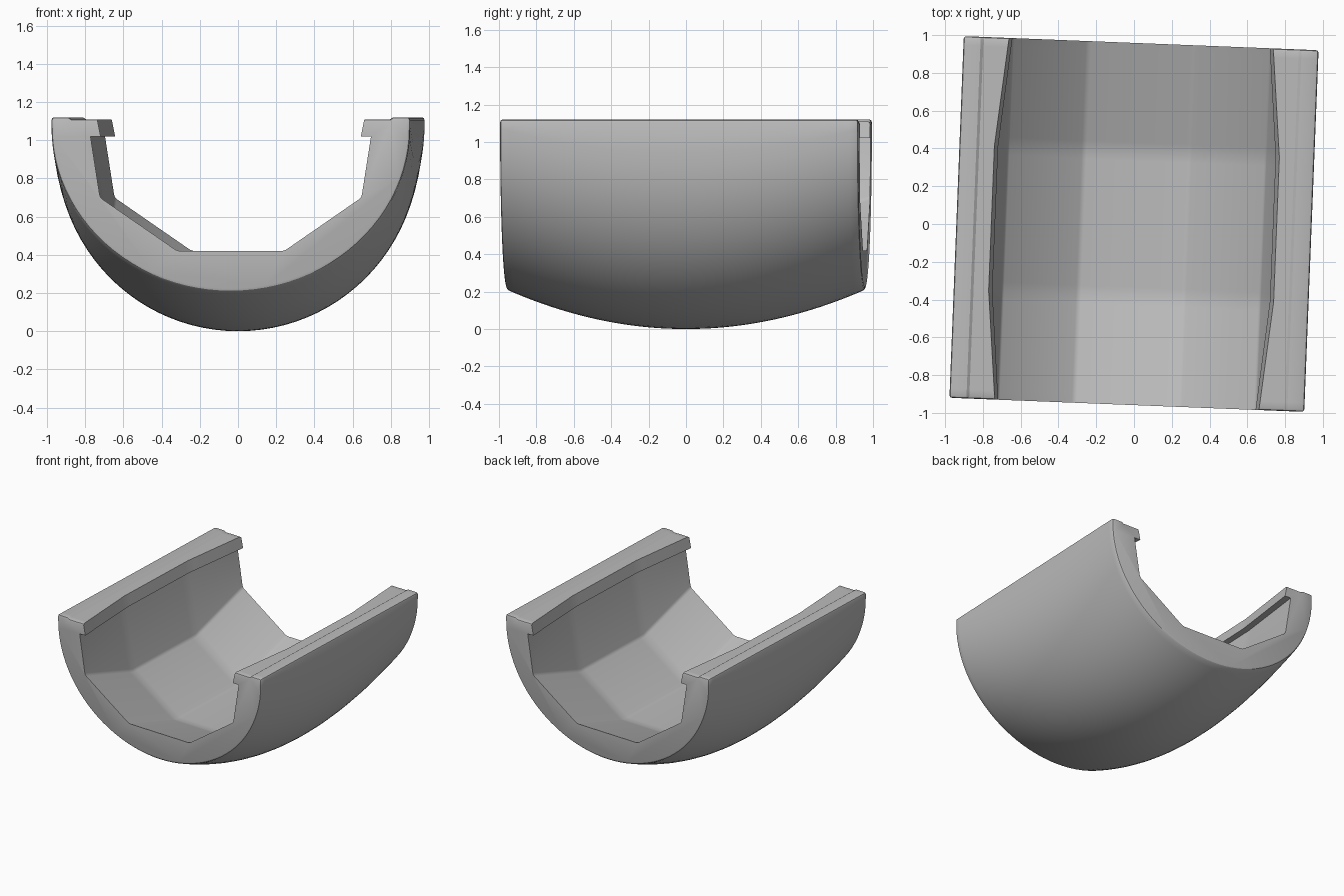
import bpy, bmesh, math
from mathutils import Matrix

cube = bpy.data.objects.get("Cube")
if cube:
    bpy.data.objects.remove(cube)

HALF_W, HALF_L, TOP = 0.94, 0.958, 1.12
ARC, STATIONS = 24, 20


def half_section(y):
    """Right half of the cross-section, from the keel round to the floor."""
    t = (y / HALF_L) ** 2
    u = max(0, (abs(y) / HALF_L - 0.4) / 0.6)
    centre, depth = 0.94 + 0.13 * t, 0.94 - 0.08 * t
    pts = []
    for k in range(ARC + 1):
        a = math.pi / 2 * k / ARC
        pts.append((HALF_W * math.sin(a), centre - depth * math.cos(a)))
    pts += [(HALF_W, TOP), (0.85, TOP), (0.835, TOP - 0.01),   # stepped rim
            (0.755 - 0.055 * u, TOP - 0.01),                   # lip
            (0.735 - 0.053 * u, 1.02),
            (0.785 - 0.05 * u, 1.02),                          # wall
            (0.685, 0.52 + 0.18 * u),
            (0.28, 0.24 + 0.18 * u)]                           # floor
    return pts


# Shell skinned through a row of closed sections
bm = bmesh.new()
rings = []
for i in range(-STATIONS, STATIONS + 1):
    y = HALF_L * i / STATIONS
    half = half_section(y)
    loop = half + [(-x, z) for x, z in reversed(half[1:])]
    rings.append([bm.verts.new((x, y, z)) for x, z in loop])
n = len(rings[0])
for a, b in zip(rings, rings[1:]):
    for j in range(n):
        k = (j + 1) % n
        bm.faces.new((a[j], a[k], b[k], b[j]))
bm.faces.new(rings[0])
bm.faces.new(rings[-1])
bmesh.ops.recalc_face_normals(bm, faces=bm.faces)

# Rounded outer end edges, rim edges and long inner creases
rim, lip_top = ARC + 1, ARC + 4
outer = [j for j in range(n) if j < lip_top or j >= n - lip_top]
long_lines = [rim, ARC + 7, ARC + 8]
long_lines += [n - j for j in long_lines]
edges = {bm.edges.get((r[j], r[(j + 1) % n])) for r in (rings[0], rings[-1]) for j in outer}
edges |= {bm.edges.get((a[j], b[j])) for a, b in zip(rings, rings[1:]) for j in long_lines}
bmesh.ops.bevel(bm, geom=list(edges), offset=0.014, segments=2, profile=0.5,
                affect='EDGES', clamp_overlap=False)
bmesh.ops.transform(bm, matrix=Matrix.Rotation(math.radians(-2.27), 4, 'Z'), verts=bm.verts)

mesh = bpy.data.meshes.new("curved_shell")
bm.to_mesh(mesh)
bm.free()
shell = bpy.data.objects.new("curved_shell", mesh)
bpy.context.collection.objects.link(shell)

# Plain grey finish
grey = bpy.data.materials.new("plain_grey")
grey.use_nodes = True
colour = (0.5, 0.5, 0.5, 1)
grey.diffuse_color = colour
grey.node_tree.nodes["Principled BSDF"].inputs["Base Color"].default_value = colour
mesh.materials.append(grey)

bpy.ops.object.select_all(action='DESELECT')
shell.select_set(True)
bpy.context.view_layer.objects.active = shell
bpy.ops.object.shade_smooth_by_angle(angle=math.radians(30))
